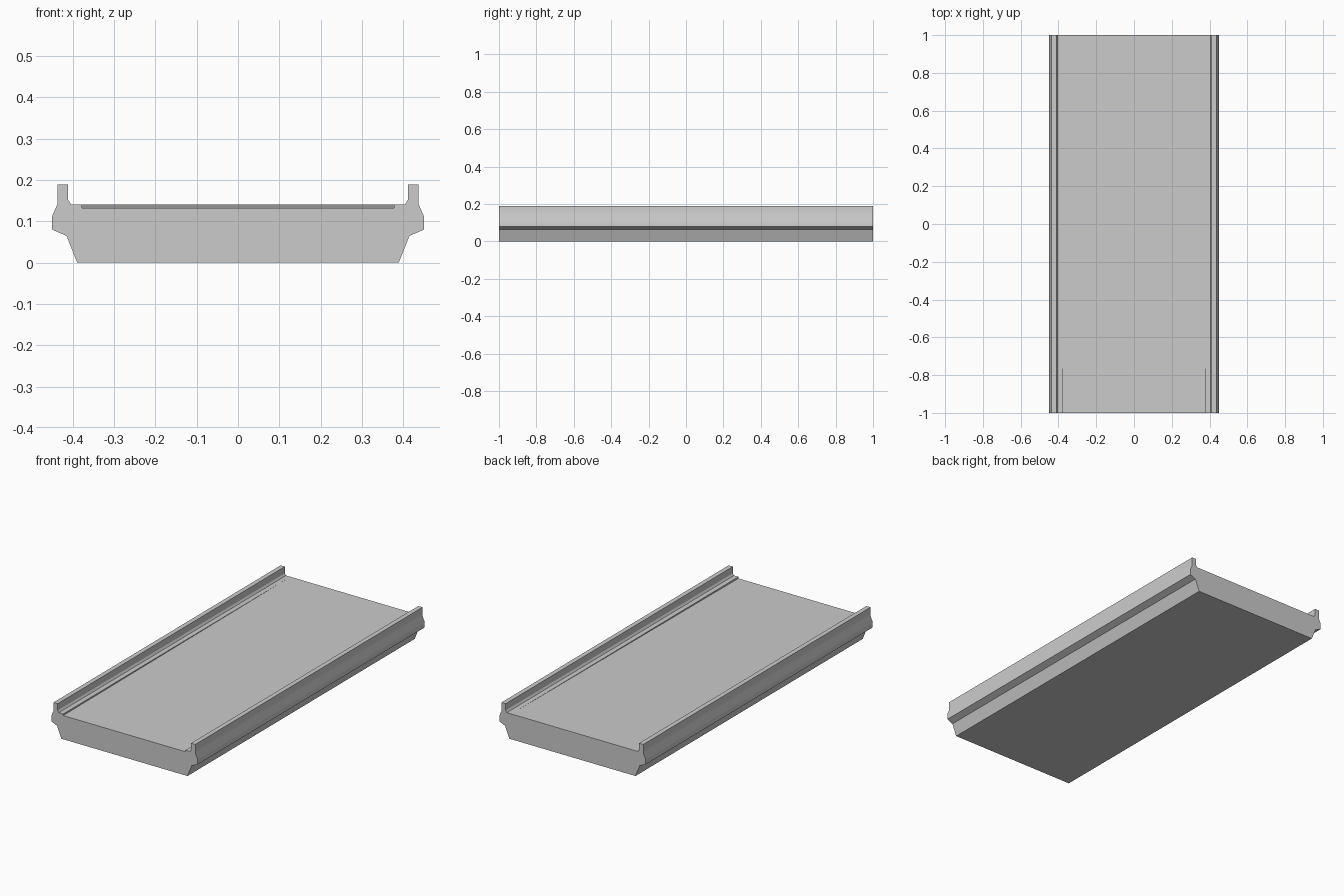
import bpy, bmesh, math

if "Cube" in bpy.data.objects:
    bpy.data.objects.remove(bpy.data.objects["Cube"])

HALF_LENGTH = 1.0
DECK_Z = 0.141
RAMP_X = 0.377

# Right half of the cross-section, from the bottom edge round to the deck
HALF = [(0.389, 0.0), (0.415, 0.065), (0.45, 0.08), (0.45, 0.112),
        (0.437, 0.141), (0.437, 0.189), (0.411, 0.189), (0.411, 0.152),
        (0.404, DECK_Z), (RAMP_X, DECK_Z)]


def section(bm, y, ramp_z):
    """Mirrored ring of vertices with the recessed ramp floor at ramp_z."""
    right = HALF + [(RAMP_X, ramp_z)]
    left = [(-x, z) for x, z in reversed(right)]
    return [bm.verts.new((x, y, z)) for x, z in right + left]


# Platform body with side rails; the deck recess tapers out toward the back
bm = bmesh.new()
front = section(bm, -HALF_LENGTH, 0.132)
back = section(bm, HALF_LENGTH, DECK_Z)
count = len(front)
for i in range(count):
    j = (i + 1) % count
    bm.faces.new((front[i], front[j], back[j], back[i]))
bm.faces.new(front)
bm.faces.new(back)
bmesh.ops.remove_doubles(bm, verts=bm.verts[:], dist=0.0001)
bmesh.ops.recalc_face_normals(bm, faces=bm.faces[:])

mesh = bpy.data.meshes.new("railed_platform")
bm.to_mesh(mesh)
bm.free()
platform = bpy.data.objects.new("railed_platform", mesh)
bpy.context.collection.objects.link(platform)

# Soft shading over the outer side bends, crisp edges elsewhere
bpy.context.view_layer.objects.active = platform
platform.select_set(True)
bpy.ops.object.shade_smooth_by_angle(angle=math.radians(30))
